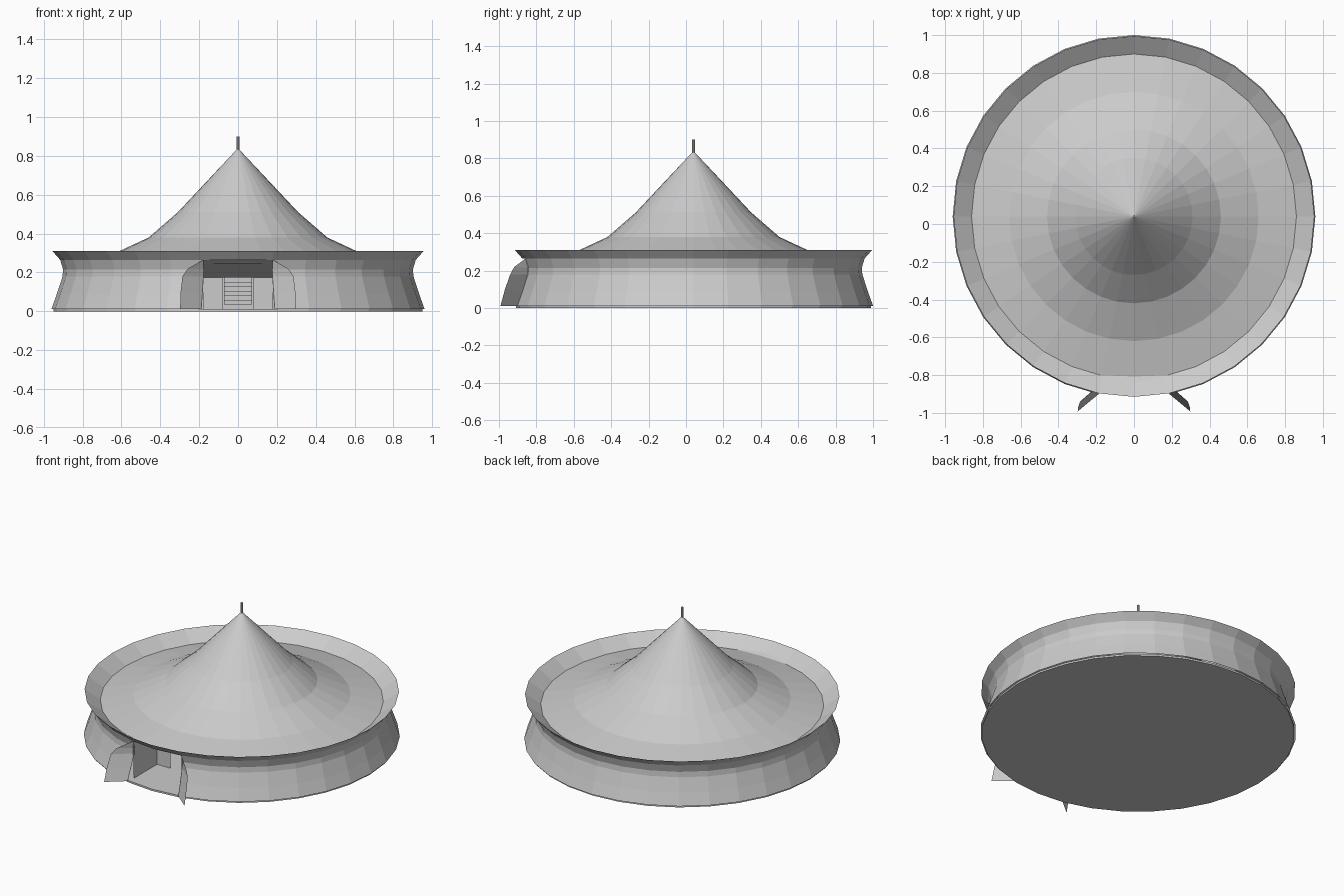
import bpy, bmesh, math
from mathutils import Vector

if "Cube" in bpy.data.objects:
    bpy.data.objects.remove(bpy.data.objects["Cube"])

CY = 0.04     # y of the tent axis
SIDES = 32


def finish(name, bm):
    bmesh.ops.remove_doubles(bm, verts=bm.verts, dist=1e-4)
    bmesh.ops.recalc_face_normals(bm, faces=bm.faces)
    me = bpy.data.meshes.new(name)
    bm.to_mesh(me)
    bm.free()
    ob = bpy.data.objects.new(name, me)
    bpy.context.collection.objects.link(ob)
    return ob


def lathe(name, profile, skip=None):
    """Spin (radius, z) points; skip(segment, row) leaves faces out. Segment 0 starts at -y."""
    bm = bmesh.new()
    rings = []
    for i in range(SIDES):
        a = 2 * math.pi * i / SIDES - math.pi / 2
        rings.append([bm.verts.new((r * math.cos(a), CY + r * math.sin(a), z)) for r, z in profile])
    for i in range(SIDES):
        p, q = rings[i], rings[(i + 1) % SIDES]
        for k in range(len(profile) - 1):
            if skip and skip(i, k):
                continue
            bm.faces.new((p[k], q[k], q[k + 1], p[k + 1]))
    bmesh.ops.dissolve_degenerate(bm, dist=1e-5, edges=bm.edges)
    return finish(name, bm)


def polys(name, faces):
    bm = bmesh.new()
    for f in faces:
        bm.faces.new([bm.verts.new(Vector(p)) for p in f])
    return finish(name, bm)


def box(name, x0, x1, y0, y1, z0, z1):
    bm = bmesh.new()
    bmesh.ops.create_cube(bm, size=1)
    for v in bm.verts:
        v.co = Vector((x1 if v.co.x > 0 else x0, y1 if v.co.y > 0 else y0, z1 if v.co.z > 0 else z0))
    return finish(name, bm)


# canvas side wall, two segments left open below the lintel for the entrance
front = (0, SIDES - 1)
lathe("side_wall",
      [(0.96, 0.012), (0.932, 0.09), (0.903, 0.18), (0.90, 0.215), (0.915, 0.265), (0.955, 0.31)],
      skip=lambda i, k: i in front and k < 4)

# roof: inward rim, shallow gutter and swept cone
lathe("roof", [(0.955, 0.31), (0.86, 0.245), (0.66, 0.287), (0.46, 0.38), (0.31, 0.51), (0, 0.84)])

# ground disc
lathe("floor", [(0, 0), (0.95, 0), (0.95, 0.012), (0, 0.012)])

# mast tip
bpy.ops.mesh.primitive_cylinder_add(vertices=8, radius=0.007, depth=0.09, location=(0, CY, 0.855))
bpy.context.object.name = "mast"

# tied-back entrance flaps
hinge = [(0.187, -0.90, 0.012), (0.183, -0.873, 0.09), (0.178, -0.846, 0.18),
         (0.176, -0.843, 0.215), (0.179, -0.857, 0.265)]
outer = [(0.298, -0.992, 0.012), (0.295, -0.968, 0.10), (0.286, -0.940, 0.18),
         (0.258, -0.918, 0.22), (0.179, -0.857, 0.265)]
for side, name in ((-1, "left_flap"), (1, "right_flap")):
    m = lambda p: (side * p[0], p[1], p[2])
    quads = [[m(hinge[k]), m(outer[k]), m(outer[k + 1]), m(hinge[k + 1])] for k in range(3)]
    polys(name, quads + [[m(hinge[3]), m(outer[3]), m(hinge[4])]])

# entrance passage: cheeks, sloping ceiling and inner doorway
yb, w, d, h = -0.60, 0.18, 0.08, 0.175
passage = [[(-w, -0.857, 0.265), (w, -0.857, 0.265), (w, yb, h), (-w, yb, h)]]
for s in (-1, 1):
    passage += [[(s * w, -0.846, 0.012), (s * w, -0.857, 0.265), (s * w, yb, h), (s * w, yb, 0.012)],
                [(s * w, yb, 0.012), (s * d, yb, 0.012), (s * d, yb, h), (s * w, yb, h)]]
polys("entrance_passage", passage)

# arena wall, open at the front and at the back stair
lathe("arena_wall", [(0.64, 0.012), (0.64, 0.10)],
      skip=lambda i, k: i in front or i in (SIDES // 2 - 1, SIDES // 2))

# stair facing the entrance, with side rails
for n in range(7):
    box(f"step_{n + 1}", -0.07, 0.07, 0.64 + 0.03 * n, 0.87, 0.012 + 0.023 * n, 0.035 + 0.023 * n)
for s, name in ((-1, "left_rail"), (1, "right_rail")):
    box(name, s * 0.075 - 0.005, s * 0.075 + 0.005, 0.64, 0.87, 0.012, 0.175)
